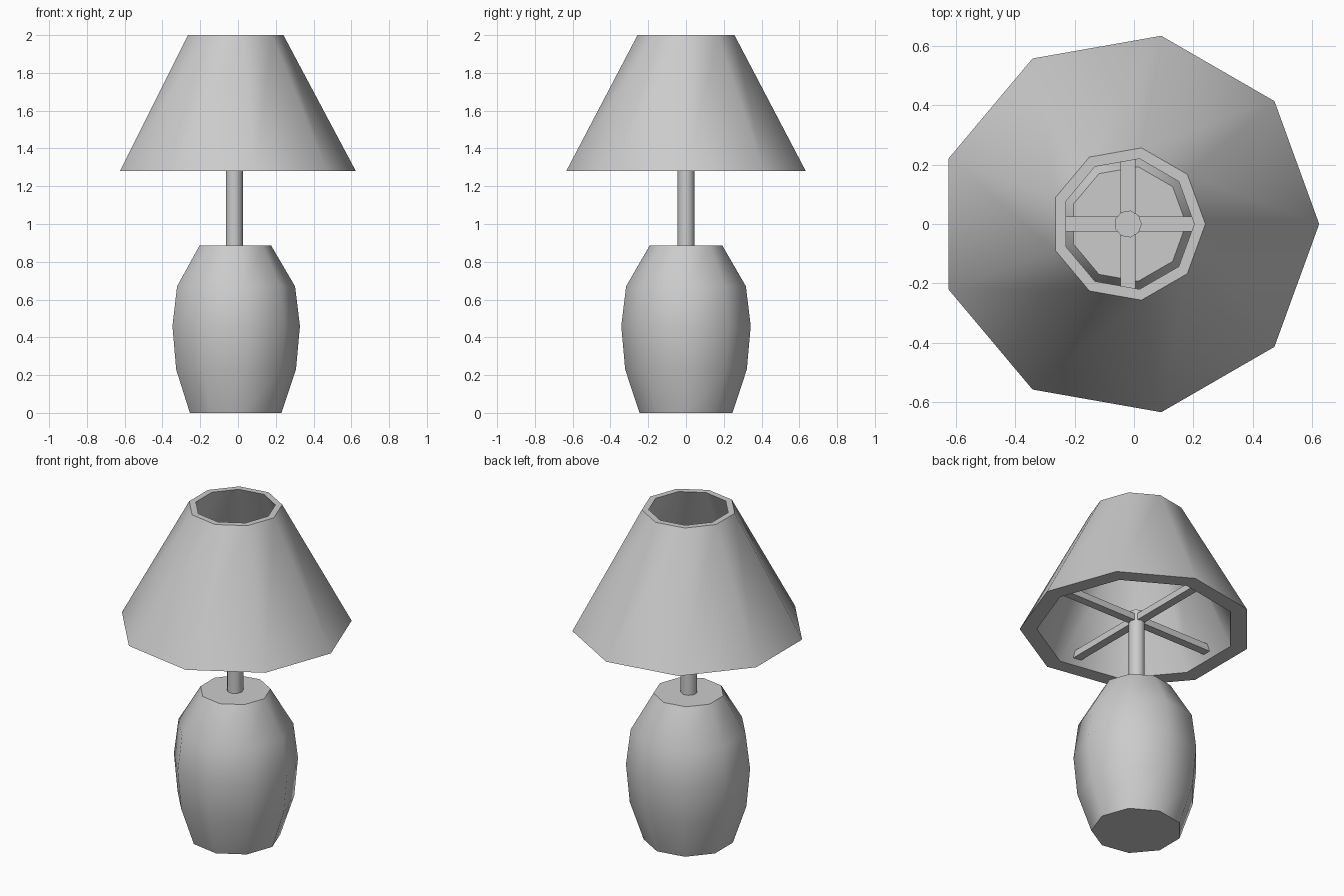
import bpy, bmesh, math

cube = bpy.data.objects.get("Cube")
if cube:
    bpy.data.objects.remove(cube, do_unlink=True)

SIDES = 9
CENTRE_X = -0.02

grey = bpy.data.materials.new("plain grey")
grey.use_nodes = True
colour = (0.6, 0.6, 0.6, 1)
grey.diffuse_color = colour
grey.node_tree.nodes["Principled BSDF"].inputs["Base Color"].default_value = colour


def finish(name, bm):
    bmesh.ops.recalc_face_normals(bm, faces=bm.faces)
    mesh = bpy.data.meshes.new(name)
    bm.to_mesh(mesh)
    bm.free()
    mesh.materials.append(grey)
    obj = bpy.data.objects.new(name, mesh)
    obj.location.x = CENTRE_X
    bpy.context.collection.objects.link(obj)
    return obj


def lathe(name, profile, closed=False):
    """Turn (radius, z) points into a nine-sided part, capped or a closed loop."""
    bm = bmesh.new()
    rings = []
    for r, z in profile:
        angles = [math.tau * i / SIDES for i in range(SIDES)]
        rings.append([bm.verts.new((r * math.cos(a), r * math.sin(a), z)) for a in angles])
    pairs = list(zip(rings, rings[1:]))
    if closed:
        pairs.append((rings[-1], rings[0]))
    else:
        bm.faces.new(rings[0])
        bm.faces.new(rings[-1])
    for low, high in pairs:
        for i in range(SIDES):
            j = (i + 1) % SIDES
            bm.faces.new((low[i], low[j], high[j], high[i]))
    obj = finish(name, bm)
    bpy.ops.object.select_all(action='DESELECT')
    obj.select_set(True)
    bpy.context.view_layer.objects.active = obj
    bpy.ops.object.shade_smooth_by_angle(angle=math.radians(50))
    return obj


# Vase-shaped base
lathe("lamp_base", [(0.25, 0), (0.327, 0.23), (0.348, 0.46), (0.322, 0.67), (0.196, 0.885)])

# Upright pole
lathe("pole", [(0.046, 0.86), (0.046, 1.378)])

# Thick hollow shade, open at both ends
lathe("shade", [(0.644, 1.28), (0.2605, 2.0), (0.223, 2.0), (0.55, 1.28)], closed=True)

# Crossed bars holding the shade on the pole
for name, size in (("shade_bar_sideways", (1.08, 0.05, 0.04)),
                   ("shade_bar_lengthways", (0.05, 1.08, 0.04))):
    bm = bmesh.new()
    bmesh.ops.create_cube(bm, size=1)
    bmesh.ops.scale(bm, vec=size, verts=bm.verts)
    bmesh.ops.translate(bm, vec=(0, 0, 1.335), verts=bm.verts)
    finish(name, bm)
